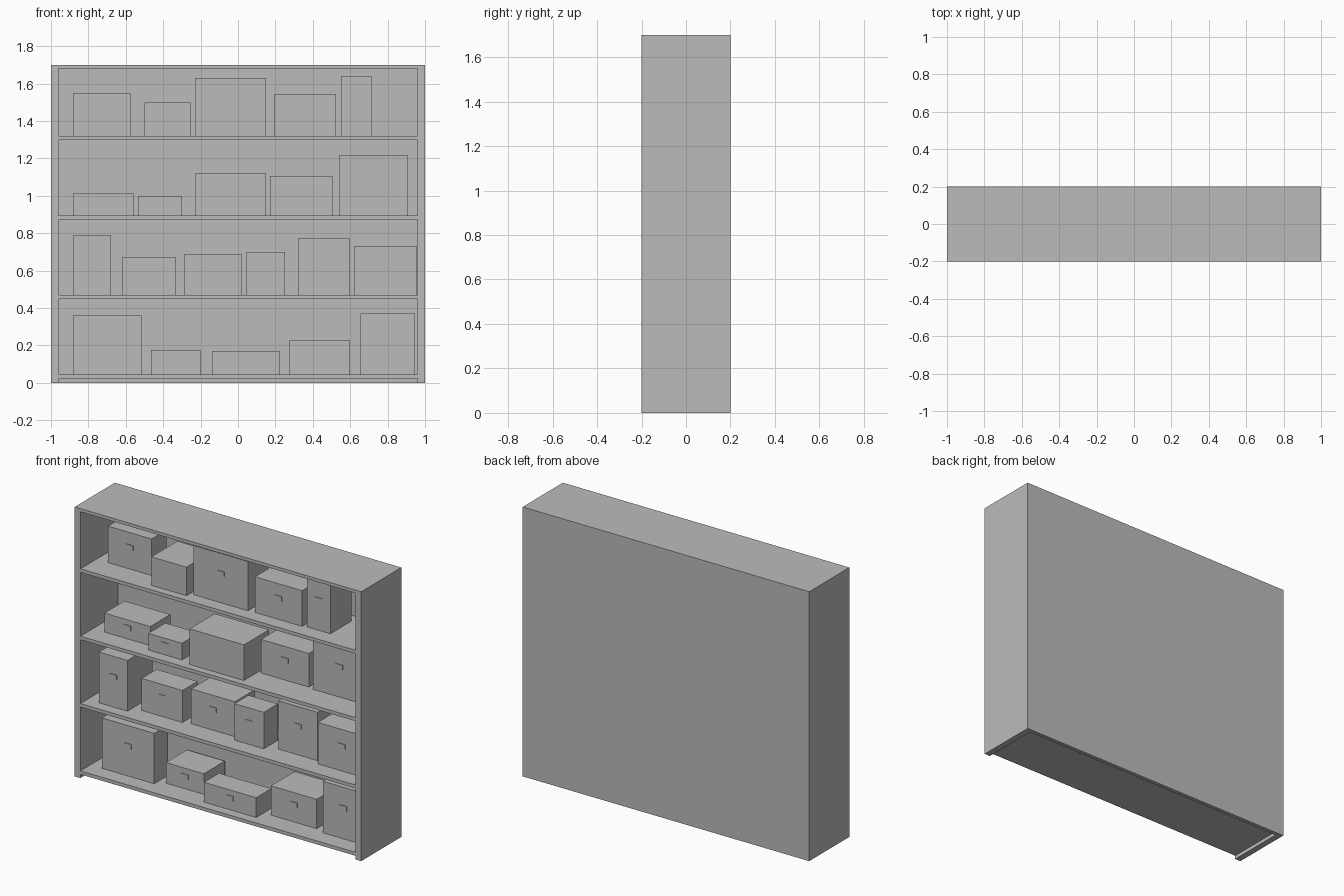
import bpy

if "Cube" in bpy.data.objects:
    bpy.data.objects.remove(bpy.data.objects["Cube"])

# One plain grey for everything
grey = bpy.data.materials.new("plain grey")
grey.diffuse_color = (0.5, 0.5, 0.5, 1)
grey.use_nodes = True
grey.node_tree.nodes["Principled BSDF"].inputs["Base Color"].default_value = grey.diffuse_color


def block(name, x0, x1, y0, y1, z0, z1):
    """Axis-aligned box between two corners."""
    bpy.ops.mesh.primitive_cube_add(size=1)
    ob = bpy.context.object
    ob.name = name
    centre = ((x0 + x1) / 2, (y0 + y1) / 2, (z0 + z1) / 2)
    size = (x1 - x0, y1 - y0, z1 - z0)
    for v in ob.data.vertices:
        v.co = [c + s * k for c, s, k in zip(centre, size, v.co)]
    ob.data.materials.append(grey)
    return ob


FRONT, BACK, HEIGHT = -0.2, 0.2, 1.7
INNER, BACK_IN = 0.96, 0.175

# Cabinet frame
block("left_side", -1, -INNER, FRONT, BACK, 0, HEIGHT)
block("right_side", INNER, 1, FRONT, BACK, 0, HEIGHT)
block("back_panel", -INNER, INNER, BACK_IN, BACK, 0, HEIGHT)
block("top_board", -INNER, INNER, FRONT, BACK_IN, 1.68, HEIGHT)

# Shelves, by the height of their upper face
SHELVES = [0.045, 0.47, 0.895, 1.32]
for z in SHELVES:
    block("shelf", -INNER, INNER, FRONT, BACK_IN, z - 0.022, z)

# Storage boxes per shelf: left, right, top, setback from front, depth
ROWS = [
    [(-.88, -.515, .363, .10, .14), (-.465, -.20, .175, .145, .21),
     (-.14, .225, .17, .06, .15), (.275, .595, .23, .135, .235),
     (.655, .945, .37, .11, .22)],
    [(-.88, -.68, .79, .07, .25), (-.62, -.335, .672, .125, .15),
     (-.285, .02, .69, .14, .2), (.045, .25, .70, .10, .14),
     (.32, .595, .775, .145, .2), (.62, .955, .732, .11, .2)],
    [(-.88, -.56, 1.015, .125, .2), (-.535, -.30, 1.0, .07, .17),
     (-.23, .15, 1.12, .045, .25), (.17, .505, 1.107, .185, .18),
     (.54, .91, 1.215, .175, .18)],
    [(-.88, -.575, 1.55, .16, .15), (-.50, -.255, 1.5, .05, .26),
     (-.23, .15, 1.63, .085, .2), (.195, .525, 1.545, .09, .2),
     (.55, .715, 1.64, .10, .21)],
]
UNLABELLED = {(2, 2), (3, 1)}

for r, (base, row) in enumerate(zip(SHELVES, ROWS)):
    for i, (x0, x1, top, setback, depth) in enumerate(row):
        y = FRONT + setback
        block("storage_box", x0, x1, y, y + depth, base, top)
        # Small label plate at 60% of the box height
        if (r, i) not in UNLABELLED:
            cx, cz = (x0 + x1) / 2, base + 0.6 * (top - base)
            block("box_label", cx - .025, cx + .025, y - .004, y + .004,
                  cz - .015, cz + .015)
